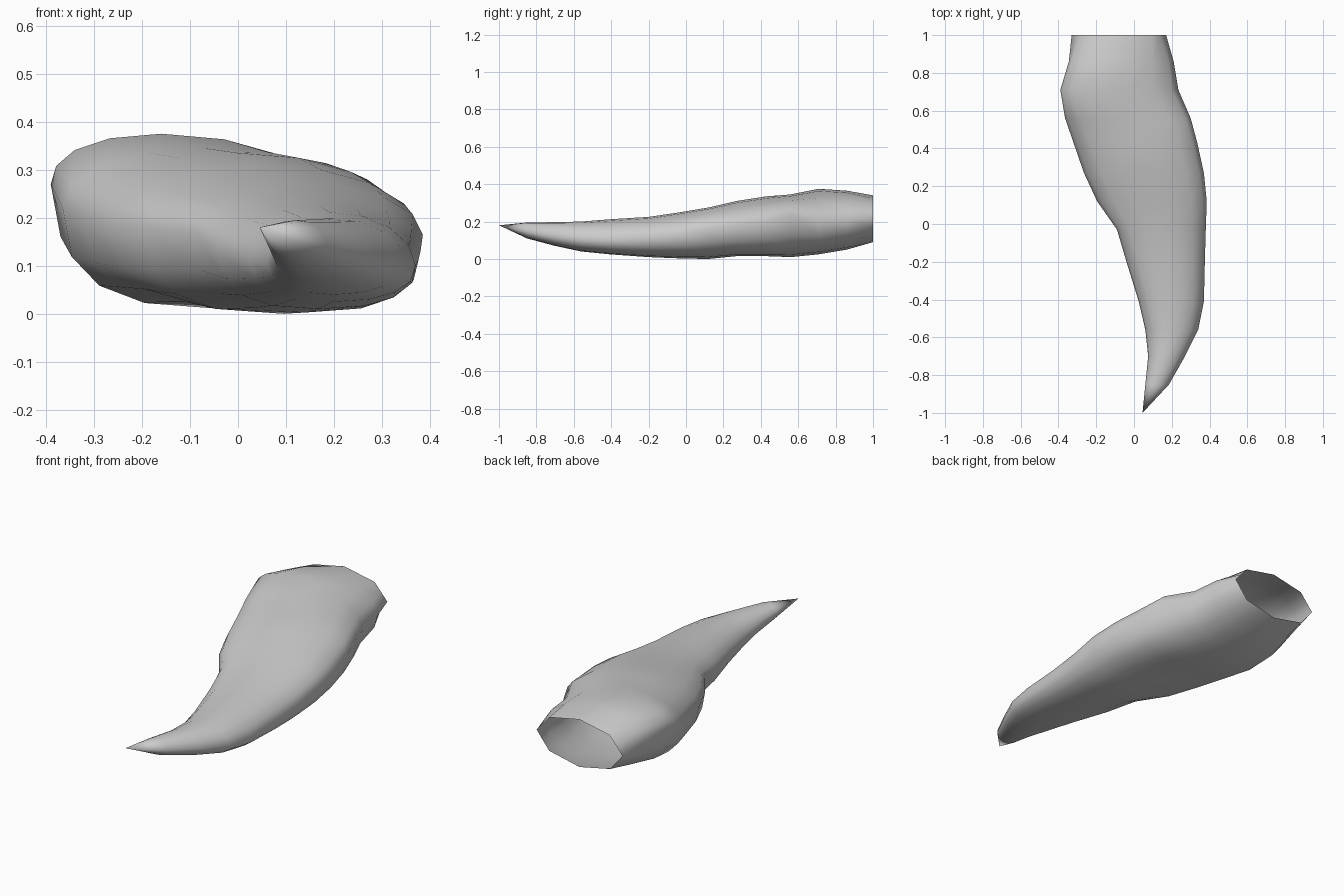
import bpy, bmesh, math

SIDES = 16

# Cross-sections: y, x left, x right, z bottom, z top,
# z of left edge, z of right edge, x of top, fullness of underside (less is boxier)
RINGS = [
    (1.00, -0.33, 0.17, 0.09, 0.34, 0.215, 0.22, -0.08, 1.0),
    (0.86, -0.345, 0.21, 0.05, 0.365, 0.24, 0.21, -0.12, 0.9),
    (0.71, -0.39, 0.235, 0.025, 0.375, 0.27, 0.20, -0.16, 0.85),
    (0.56, -0.365, 0.30, 0.01, 0.345, 0.22, 0.24, -0.07, 0.75),
    (0.43, -0.32, 0.335, 0.015, 0.335, 0.20, 0.20, 0.00, 0.72),
    (0.27, -0.265, 0.37, 0.015, 0.31, 0.18, 0.18, 0.05, 0.72),
    (0.12, -0.195, 0.385, 0.00, 0.275, 0.18, 0.165, 0.10, 0.75),
    (-0.03, -0.09, 0.38, 0.003, 0.25, 0.17, 0.13, 0.14, 0.78),
    (-0.20, -0.04, 0.375, 0.01, 0.225, 0.13, 0.11, 0.17, 0.8),
    (-0.41, 0.025, 0.37, 0.025, 0.212, 0.11, 0.10, 0.19, 0.85),
    (-0.56, 0.06, 0.34, 0.04, 0.20, 0.105, 0.105, 0.20, 0.9),
    (-0.70, 0.075, 0.27, 0.07, 0.197, 0.12, 0.12, 0.17, 0.9),
    (-0.85, 0.06, 0.185, 0.11, 0.195, 0.155, 0.145, 0.12, 1.0),
]
TIP = (0.045, -1.0, 0.18)


def power(v, e):
    return math.copysign(abs(v) ** e, v) if abs(v) > 1e-6 else 0.0


def ring_points(y, xl, xr, zb, zt, zl, zr, xt, full):
    pts = []
    cx = (xl + xr) / 2
    for i in range(SIDES):
        a = 2 * math.pi * i / SIDES
        c, s = math.cos(a), math.sin(a)
        if s < 0:
            c, s = power(c, full), power(s, full)
        side = zl + (zr - zl) * (c + 1) / 2
        z = side + s * ((zt - side) if s > 0 else (side - zb))
        x = cx + c * (xr - xl) / 2 + (s * s * (xt - cx) if s > 0 else 0)
        pts.append((x, y, z))
    return pts


def to_octagon(pts):
    # flatten every other point onto the chord between its neighbours
    for i in range(1, SIDES, 2):
        p, q = pts[i - 1], pts[(i + 1) % SIDES]
        pts[i] = tuple((u + v) / 2 for u, v in zip(p, q))


# Curved horn: lofted rings, octagonal open back, closed to a point in front
bm = bmesh.new()
rings = [ring_points(*r) for r in RINGS]
to_octagon(rings[0])
loops = [[bm.verts.new(p) for p in ring] for ring in rings]
for a, b in zip(loops, loops[1:]):
    for i in range(SIDES):
        j = (i + 1) % SIDES
        bm.faces.new((a[i], a[j], b[j], b[i]))
tip = bm.verts.new(TIP)
for i in range(SIDES):
    bm.faces.new((loops[-1][i], loops[-1][(i + 1) % SIDES], tip))
bmesh.ops.recalc_face_normals(bm, faces=bm.faces[:])

mesh = bpy.data.meshes.new("horn")
bm.to_mesh(mesh)
bm.free()
mesh.shade_smooth()
horn = bpy.data.objects.new("horn", mesh)
bpy.context.collection.objects.link(horn)
